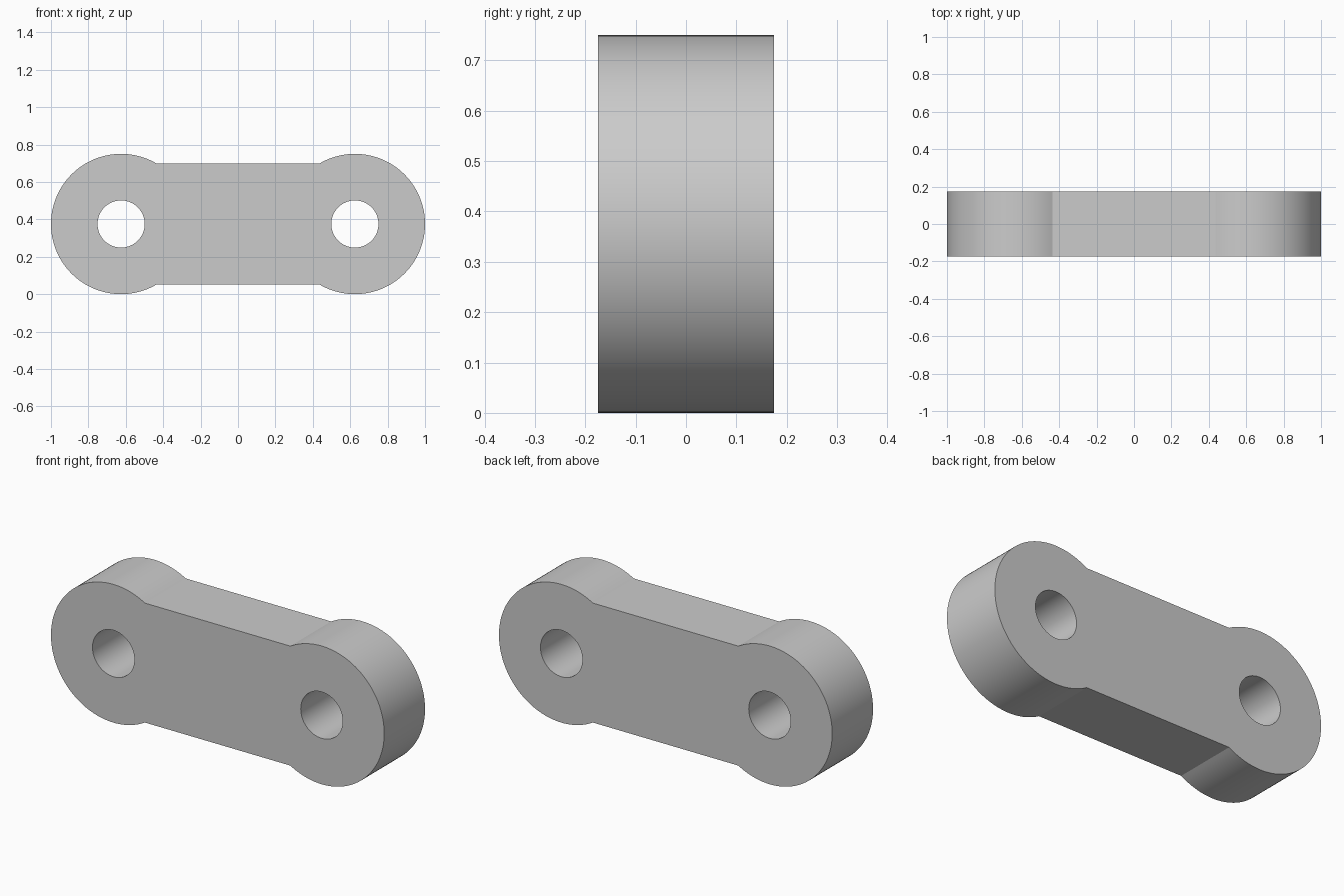
import bpy, bmesh
from math import asin, cos, sin, pi, radians

cube = bpy.data.objects.get("Cube")
if cube:
    bpy.data.objects.remove(cube, do_unlink=True)

END_R, BAR_HALF, HOLE_R = 0.375, 0.324, 0.126
CENTRE_X, CENTRE_Z, HALF_DEPTH = 0.625, 0.375, 0.175


def arc(cx, radius, start, end, steps):
    """Points along an arc in the front plane, both ends included."""
    return [(cx + radius * cos(start + (end - start) * i / steps), -HALF_DEPTH,
             CENTRE_Z + radius * sin(start + (end - start) * i / steps))
            for i in range(steps + 1)]


def add_loop(bm, points):
    verts = [bm.verts.new(p) for p in points]
    return [bm.edges.new((a, b)) for a, b in zip(verts, verts[1:] + verts[:1])]


# Outline: two round ends joined by the straight bar
bend = asin(BAR_HALF / END_R)
right_end = arc(CENTRE_X, END_R, bend - pi, pi - bend, 80)
left_end = arc(-CENTRE_X, END_R, bend, 2 * pi - bend, 80)

bm = bmesh.new()
edges = add_loop(bm, right_end + left_end)

# Pin holes
for side in (-1, 1):
    edges += add_loop(bm, arc(side * CENTRE_X, HOLE_R, 0, 2 * pi, 64)[:-1])

# Fill the plate around the holes and give it thickness
bmesh.ops.triangle_fill(bm, edges=edges, use_beauty=True, normal=(0, -1, 0))
result = bmesh.ops.extrude_face_region(bm, geom=bm.faces[:], use_keep_orig=True)
back = [g for g in result["geom"] if isinstance(g, bmesh.types.BMVert)]
bmesh.ops.translate(bm, verts=back, vec=(0, 2 * HALF_DEPTH, 0))
bmesh.ops.recalc_face_normals(bm, faces=bm.faces[:])

mesh = bpy.data.meshes.new("link_plate")
bm.to_mesh(mesh)
bm.free()
link = bpy.data.objects.new("link_plate", mesh)
bpy.context.collection.objects.link(link)

# Plain grey material
grey = bpy.data.materials.new("light_grey")
grey.use_nodes = True
colour = (0.6, 0.6, 0.6, 1)
grey.diffuse_color = colour
grey.node_tree.nodes["Principled BSDF"].inputs["Base Color"].default_value = colour
mesh.materials.append(grey)

# Smooth curved walls, crisp rims and corners
bpy.ops.object.select_all(action="DESELECT")
link.select_set(True)
bpy.context.view_layer.objects.active = link
bpy.ops.object.shade_smooth_by_angle(angle=radians(25))
